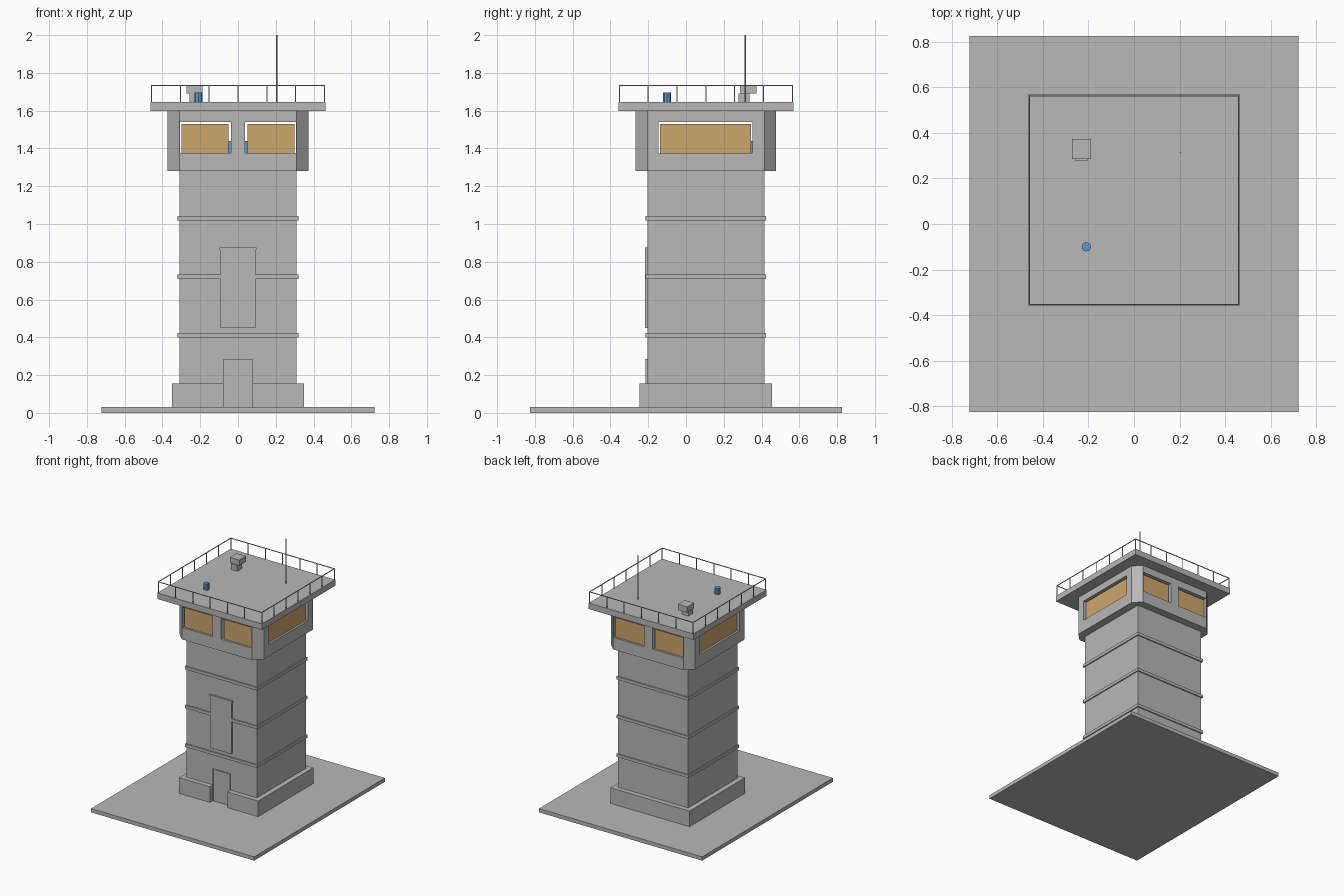
import bpy, bmesh, math

if "Cube" in bpy.data.objects:
    bpy.data.objects.remove(bpy.data.objects["Cube"])

CY = 0.105  # tower centre along y


def material(name, rgb):
    m = bpy.data.materials.new(name)
    m.diffuse_color = (*rgb, 1)
    m.use_nodes = True
    m.node_tree.nodes["Principled BSDF"].inputs["Base Color"].default_value = m.diffuse_color
    return m


GREY = material("concrete grey", (0.48, 0.48, 0.48))
AMBER = material("amber glass", (0.62, 0.38, 0.15))
BLUE = material("equipment blue", (0.11, 0.33, 0.66))


def finish(name, bm, mat):
    bmesh.ops.recalc_face_normals(bm, faces=bm.faces)
    me = bpy.data.meshes.new(name)
    bm.to_mesh(me)
    bm.free()
    me.materials.append(mat)
    ob = bpy.data.objects.new(name, me)
    bpy.context.collection.objects.link(ob)
    return ob


def add_box(bm, x0, x1, y0, y1, z0, z1):
    vs = bmesh.ops.create_cube(bm, size=1)["verts"]
    for v in vs:
        v.co.x = x1 if v.co.x > 0 else x0
        v.co.y = y1 if v.co.y > 0 else y0
        v.co.z = z1 if v.co.z > 0 else z0


def boxes(name, mat, *items):
    bm = bmesh.new()
    for it in items:
        add_box(bm, *it)
    return finish(name, bm, mat)


def square(half, z0, z1):
    return (-half, half, CY - half, CY + half, z0, z1)


def prism(name, pts, z0, z1, mat):
    bm = bmesh.new()
    f = bm.faces.new([bm.verts.new((x, y, z0)) for x, y in pts])
    ext = bmesh.ops.extrude_face_region(bm, geom=[f])["geom"]
    for v in ext:
        if isinstance(v, bmesh.types.BMVert):
            v.co.z = z1
    return finish(name, bm, mat)


def octagon(h, c):
    pts = [(h, c), (c, h), (-c, h), (-h, c), (-h, -c), (-c, -h), (c, -h), (h, -c)]
    return [(x, y + CY) for x, y in pts]


def rod(name, x, y, r, z0, z1, mat, sides=8):
    bm = bmesh.new()
    bmesh.ops.create_cone(bm, cap_ends=True, segments=sides, radius1=r, radius2=r, depth=z1 - z0)
    bmesh.ops.translate(bm, verts=bm.verts, vec=(x, y, (z0 + z1) / 2))
    return finish(name, bm, mat)


# Ground slab, shaft and the bands around it
boxes("ground_slab", GREY, (-0.722, 0.722, -0.826, 0.826, 0, 0.03))
boxes("shaft", GREY, square(0.31, 0.03, 1.285))
for i, z in enumerate((0.41, 0.72, 1.03)):
    boxes(f"band_{i + 1}", GREY, square(0.319, z - 0.012, z + 0.012))

# Plinth with a gap in front for the door
P, G = 0.35, 0.077
prism("plinth", [(-P, CY - P), (-G, CY - P), (-G, -0.203), (G, -0.203), (G, CY - P),
                 (P, CY - P), (P, CY + P), (-P, CY + P)], 0.03, 0.155, GREY)

# Door and its frame
boxes("door", GREY, (-0.07, 0.07, -0.209, -0.2, 0.03, 0.278))
boxes("door_frame", GREY, (-0.077, -0.07, -0.214, -0.2, 0.03, 0.278),
      (0.07, 0.077, -0.214, -0.2, 0.03, 0.278), (-0.077, 0.077, -0.214, -0.2, 0.278, 0.286))

# Tall panel above the door
boxes("front_panel", GREY, (-0.093, 0.093, -0.216, -0.2, 0.45, 0.863))
boxes("panel_lintel", GREY, (-0.098, 0.098, -0.218, -0.2, 0.863, 0.875))

# Hollow lookout cabin with chamfered corners
H = 0.372
cabin = prism("cabin", octagon(H, 0.31), 1.28, 1.6, GREY)
room = prism("room_cutter", octagon(H - 0.03, 0.297), 1.31, 1.58, GREY)
Z0, Z1 = 1.375, 1.54
across_y = boxes("front_back_window_cutter", GREY,
                 (-0.306, -0.037, -0.4, 0.6, Z0, Z1), (0.037, 0.306, -0.4, 0.6, Z0, Z1))
across_x = boxes("side_window_cutter", GREY, (-0.5, 0.5, -0.145, 0.353, Z0, Z1))
for cutter in (room, across_y, across_x):
    cutter.hide_render = True
    cutter.hide_viewport = True
    mod = cabin.modifiers.new(cutter.name, 'BOOLEAN')
    mod.operation = 'DIFFERENCE'
    mod.object = cutter
    mod.solver = 'EXACT'

# Recessed window panes
for s, side in ((-1, "front"), (1, "back")):
    a, b = sorted((CY + s * (H - 0.024), CY + s * (H - 0.016)))
    boxes(f"{side}_panes", AMBER, (-0.299, -0.05, a, b, Z0, 1.53), (0.05, 0.299, a, b, Z0, 1.53))
for s, side in ((-1, "left"), (1, "right")):
    a, b = sorted((s * (H - 0.024), s * (H - 0.016)))
    boxes(f"{side}_pane", AMBER, (a, b, -0.138, 0.343, Z0, 1.53))

# Console inside the cabin
boxes("console", BLUE, (-0.055, 0.055, 0.325, 0.41, 1.31, 1.44))

# Roof slab and railing
boxes("roof", GREY, square(0.463, 1.597, 1.645))
R, T = 0.458, 0.0025
rail = []
for s in (-1, 1):
    c = s * R
    rail.append((-R - T, R + T, CY + c - T, CY + c + T, 1.731, 1.736))
    rail.append((c - T, c + T, CY - R - T, CY + R + T, 1.731, 1.736))
    for i in range(7):
        p = -R + i * R / 3
        rail.append((p - T, p + T, CY + c - T, CY + c + T, 1.64, 1.733))
        if 0 < i < 6:
            rail.append((c - T, c + T, CY + p - T, CY + p + T, 1.64, 1.733))
boxes("railing", GREY, *rail)

# Rooftop equipment
rod("antenna", 0.204, 0.313, 0.004, 1.64, 2.0, GREY)
rod("roof_canister", -0.209, -0.1, 0.021, 1.64, 1.695, BLUE)
boxes("vent_stem", GREY, (-0.258, -0.202, 0.279, 0.337, 1.64, 1.692))
boxes("vent_head", GREY, (-0.272, -0.189, 0.286, 0.373, 1.69, 1.735))
